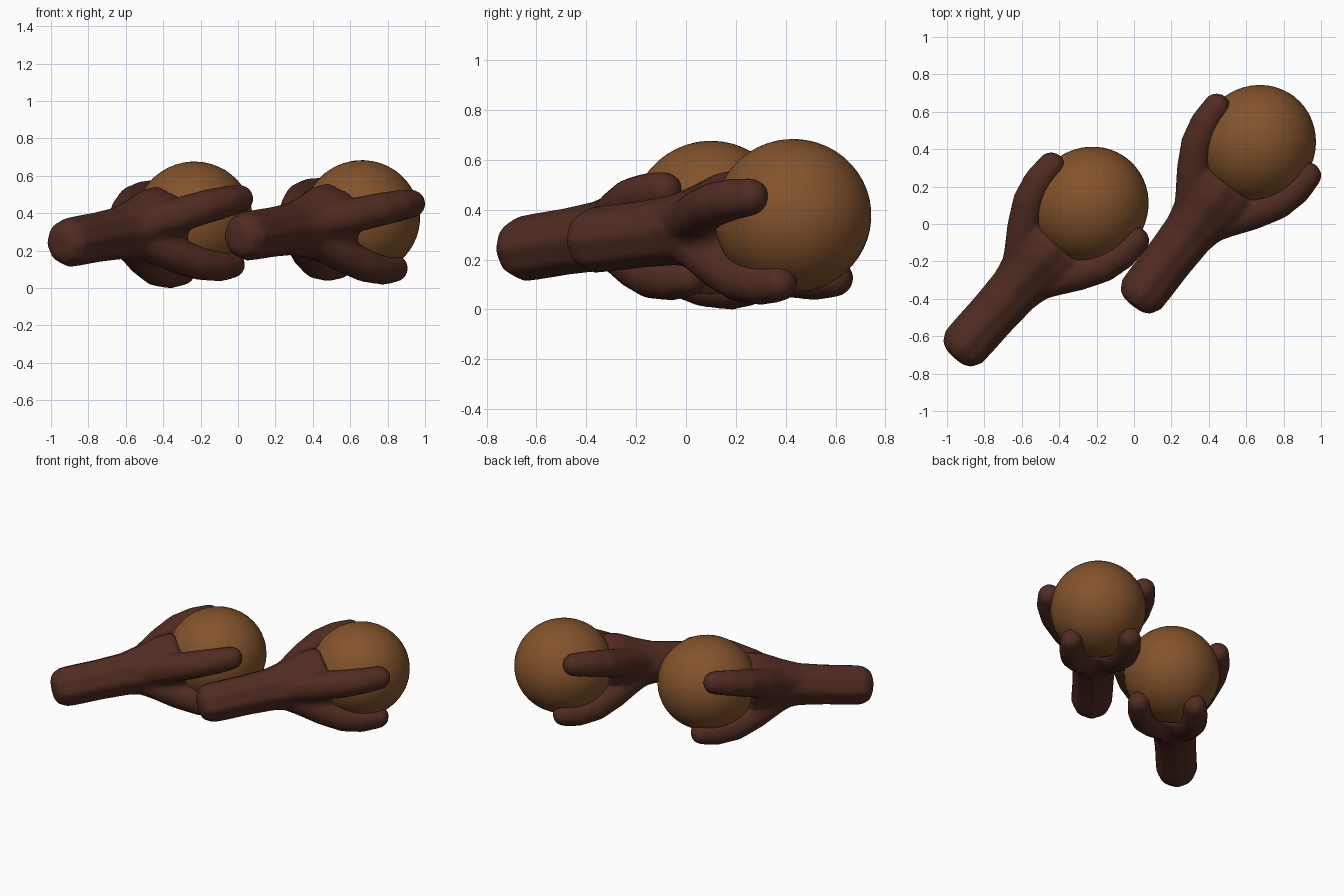
import bpy, bmesh, math
from mathutils import Vector, Matrix

if "Cube" in bpy.data.objects:
    bpy.data.objects.remove(bpy.data.objects["Cube"], do_unlink=True)


def material(name, rgb):
    m = bpy.data.materials.new(name)
    m.use_nodes = True
    m.diffuse_color = (*rgb, 1)
    bsdf = m.node_tree.nodes["Principled BSDF"]
    bsdf.inputs["Base Color"].default_value = (*rgb, 1)
    bsdf.inputs["Roughness"].default_value = 0.7
    return m


DARK = material("dark_brown", (0.082, 0.025, 0.016))
TAN = material("warm_brown", (0.228, 0.087, 0.025))
BALL_RADIUS = 0.308

# stem and cup outline: distance along the axis from the bud centre, radius
STEM = [(-1.11, 0.06), (-1.09, 0.1), (-1.04, 0.127), (-0.97, 0.13), (-0.8, 0.13),
        (-0.62, 0.138), (-0.5, 0.165), (-0.38, 0.2), (-0.28, 0.205), (-0.24, 0.11)]
# claw path: distance along the axis, distance from the axis, thickness
CLAW = [(-0.58, 0.05, 0.08), (-0.45, 0.115, 0.095), (-0.33, 0.2, 0.097),
        (-0.2, 0.28, 0.093), (-0.08, 0.318, 0.086), (0.02, 0.324, 0.078)]


def add_lathe(bm, profile, sides=32):
    rings = []
    for y, r in profile:
        ring = []
        for i in range(sides):
            a = math.tau * i / sides
            k = r * (1 + 0.035 * math.cos(8 * a))   # soft lengthwise ridges
            ring.append(bm.verts.new((k * math.cos(a), y, k * math.sin(a))))
        rings.append(ring)
    for a, b in zip(rings, rings[1:]):
        for i in range(sides):
            j = (i + 1) % sides
            bm.faces.new((a[i], b[i], b[j], a[j]))
    bm.faces.new(rings[0])
    bm.faces.new(rings[-1][::-1])


def add_claw(bm, degrees, steps=6):
    # chain of overlapping balls, fused later by the remesh
    a = math.radians(degrees)
    for p, q in zip(CLAW, CLAW[1:]):
        for s in range(steps + 1):
            y, d, r = Vector(p).lerp(Vector(q), s / steps)
            place = Matrix.Translation((d * math.cos(a), y, d * math.sin(a)))
            bmesh.ops.create_icosphere(bm, subdivisions=2, radius=r, matrix=place)


def make_object(name, bm, mat, matrix):
    bmesh.ops.recalc_face_normals(bm, faces=bm.faces)
    mesh = bpy.data.meshes.new(name)
    for f in bm.faces:
        f.smooth = True
    bm.to_mesh(mesh)
    bm.free()
    mesh.materials.append(mat)
    ob = bpy.data.objects.new(name, mesh)
    ob.matrix_world = matrix
    bpy.context.collection.objects.link(ob)
    return ob


def make_bud(label, centre, stem_end, claw_angles):
    centre = Vector(centre)
    axis = (centre - Vector(stem_end)).normalized()
    side = axis.cross(Vector((0, 0, 1))).normalized()
    up = side.cross(axis)
    frame = Matrix((side, axis, up)).transposed().to_4x4()
    frame.translation = centre

    # stem, cup and claws fused into one smooth body
    bm = bmesh.new()
    add_lathe(bm, STEM)
    for angle in claw_angles:
        add_claw(bm, angle)
    body = make_object(label + "_stem_and_claws", bm, DARK, frame)
    remesh = body.modifiers.new("fuse", "REMESH")
    remesh.mode = "VOXEL"
    remesh.voxel_size = 0.013
    remesh.use_smooth_shade = True
    soften = body.modifiers.new("soften", "SMOOTH")
    soften.factor = 0.5
    soften.iterations = 10

    # round bud, slightly longer along the axis
    bm = bmesh.new()
    shape = Matrix.Translation((0, -0.015, 0)) @ Matrix.Diagonal((1, 1.04, 1, 1))
    bmesh.ops.create_uvsphere(bm, u_segments=48, v_segments=24,
                              radius=BALL_RADIUS, matrix=shape)
    make_object(label + "_bud", bm, TAN, frame)


make_bud("right", (-0.225, 0.11, 0.37), (-0.935, -0.685, 0.238), (19, 156, -50, -118))
make_bud("left", (0.67, 0.44, 0.377), (0.03, -0.39, 0.275), (13, 155, -58, -128))
